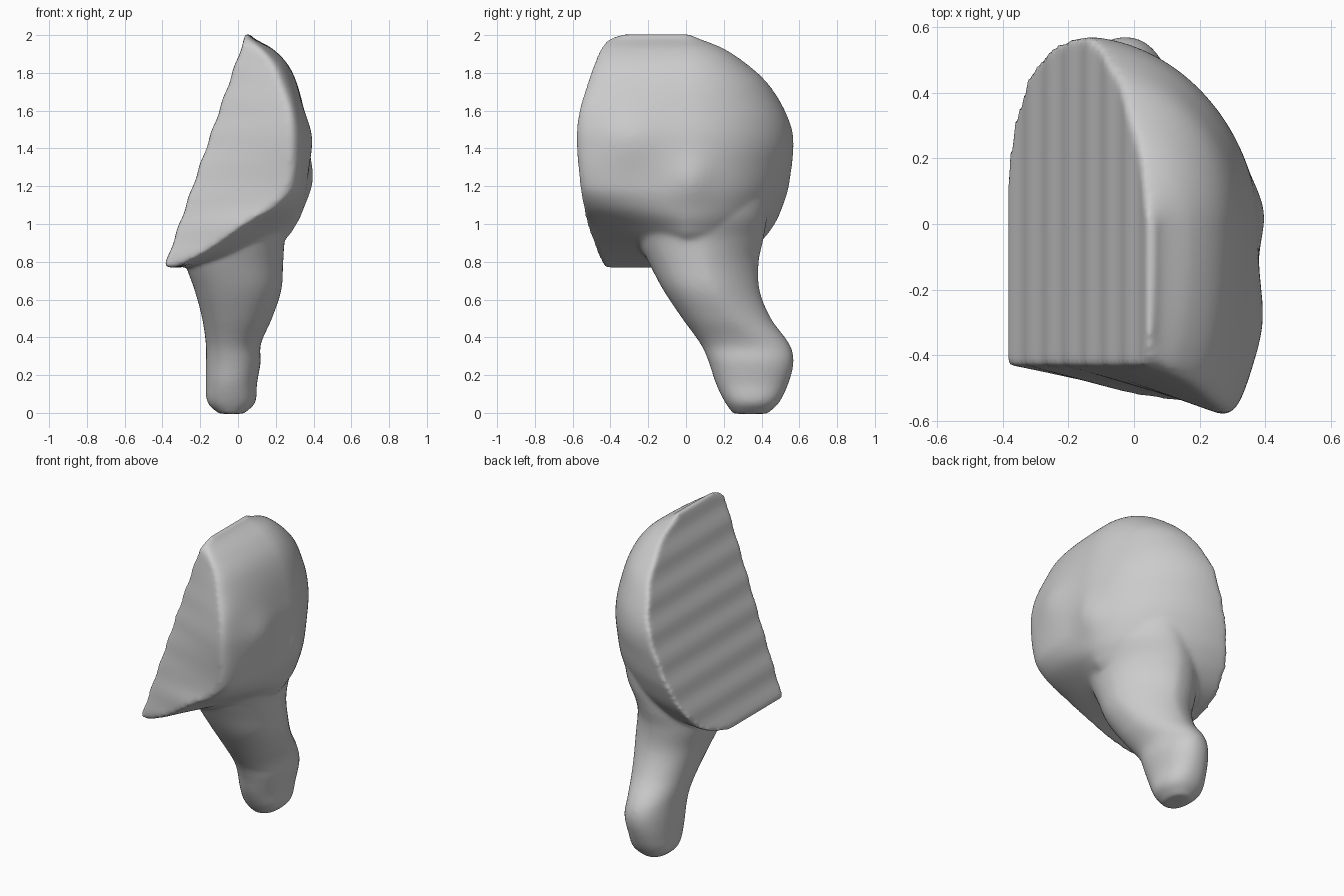
import bpy, bmesh, math

cube = bpy.data.objects.get("Cube")
if cube:
    bpy.data.objects.remove(cube, do_unlink=True)

mat = bpy.data.materials.new("pale_grey")
mat.use_nodes = True
GREY = (0.6, 0.6, 0.6, 1)
mat.diffuse_color = GREY
mat.node_tree.nodes["Principled BSDF"].inputs["Base Color"].default_value = GREY


def sample(table, z):
    """Smooth curve through the rows of a table whose first column is height."""
    last = len(table) - 1
    k = next((i for i in range(last) if z <= table[i + 1][0]), last - 1)
    a, b = table[k], table[k + 1]
    before, after = table[max(k - 1, 0)], table[min(k + 2, last)]
    span = b[0] - a[0]
    t = min(1, max(0, (z - a[0]) / span))
    row = []
    for c in range(1, len(a)):
        ma = (b[c] - before[c]) / (b[0] - before[0]) * span
        mb = (after[c] - a[c]) / (after[0] - a[0]) * span
        d = b[c] - a[c]
        row.append(a[c] + t * (ma + t * (3 * d - 2 * ma - mb + t * (ma + mb - 2 * d))))
    return row


def loft(bm, rings):
    rows = [[bm.verts.new(p) for p in ring] for ring in rings]
    n = len(rows[0])
    for a, b in zip(rows, rows[1:]):
        for i in range(n):
            j = (i + 1) % n
            bm.faces.new((a[i], a[j], b[j], b[i]))
    bm.faces.new(rows[0][::-1])
    bm.faces.new(rows[-1])


# Head: height, front corner x, front reach, right edge, back reach, corner fullness
HEAD = [
    (0.77, -0.33, 0.43, -0.30, 0.10, 1.0), (0.83, -0.21, 0.465, 0.00, 0.29, 1.0),
    (0.90, -0.10, 0.49, 0.22, 0.39, 1.0), (1.00, 0.03, 0.525, 0.31, 0.47, 1.3),
    (1.10, 0.18, 0.545, 0.35, 0.515, 1.9), (1.20, 0.25, 0.56, 0.37, 0.545, 2.4),
    (1.45, 0.265, 0.58, 0.375, 0.57, 2.6), (1.60, 0.26, 0.565, 0.35, 0.525, 2.5),
    (1.75, 0.21, 0.52, 0.31, 0.43, 2.3), (1.85, 0.17, 0.485, 0.26, 0.32, 2.2),
    (1.93, 0.11, 0.45, 0.18, 0.20, 2.0), (1.98, 0.06, 0.40, 0.09, 0.08, 2.0),
    (2.005, 0.045, 0.34, 0.055, 0.02, 2.0)]

# Shallow swellings on the domed side: y, z, radius, height
SWELLINGS = [(-0.30, 1.45, 0.14, 0.025), (0.03, 1.24, 0.11, 0.025)]


def quarter(steps, p):
    """Points of a rounded quarter turn, from (0, 1) to (1, 0)."""
    for i in range(1, steps + 1):
        a = math.pi / 2 * i / steps
        yield math.sin(a) ** (2 / p), max(0, math.cos(a)) ** (2 / p)


def head_ring(z):
    corner, front, right, back, full = sample(HEAD, z)
    flat = -0.39 + (z - 0.77) * 0.35 + 0.0035 * math.sin(z * math.tau / 0.17)
    corner = max(corner, flat + 0.015)
    right = max(right, corner + 0.01)
    near = min(0.43, front)
    # Sliced front face, rounded front corner, then the curved back
    ring = [(flat + (corner - flat) * i / 14, -near - (front - near) * i / 14)
            for i in range(15)]
    ring += [(corner + (right - corner) * u, -front * v) for u, v in quarter(20, full)]
    ring += [(flat + (right - flat) * v, back * u) for u, v in quarter(26, 1.9)]
    points = []
    for x, y in ring:
        side = max(0, (x - flat) / (right - flat))
        for by, bz, r, h in SWELLINGS:
            x += side * h * math.exp(-((y - by) ** 2 + (z - bz) ** 2) / r ** 2)
        points.append((x, y, z))
    return points


# Stem: height, low and high x, low and high y, flatness of the back corner
STEM = [
    (-0.005, -0.10, 0.03, 0.25, 0.43, 0.9), (0.05, -0.16, 0.09, 0.21, 0.49, 0.9),
    (0.15, -0.17, 0.10, 0.16, 0.54, 0.9), (0.27, -0.17, 0.12, 0.12, 0.57, 0.95),
    (0.36, -0.17, 0.12, 0.08, 0.55, 1.0), (0.50, -0.19, 0.18, -0.02, 0.45, 1.2),
    (0.65, -0.23, 0.23, -0.12, 0.39, 1.35), (0.80, -0.28, 0.24, -0.20, 0.385, 1.35),
    (0.92, -0.28, 0.25, -0.26, 0.41, 1.25), (1.05, -0.25, 0.29, -0.30, 0.43, 1.15),
    (1.20, -0.16, 0.27, -0.28, 0.42, 1.1), (1.40, -0.05, 0.18, -0.15, 0.28, 1.0)]


def stem_ring(z):
    x0, x1, y0, y1, corner = sample(STEM, z)
    ring = []
    for i in range(48):
        a = math.tau * (i + 0.5) / 48
        c, s = math.cos(a), math.sin(a)
        e = corner if c > 0 and s > 0 else 0.9
        u = math.copysign(abs(c) ** e, c)
        v = math.copysign(abs(s) ** e, s)
        ring.append(((x0 + x1 + (x1 - x0) * u) / 2,
                     (y0 + y1 + (y1 - y0) * v) / 2, z))
    return ring


def heights(table, count):
    lo, hi = table[0][0], table[-1][0]
    return [lo + (hi - lo) * i / count for i in range(count + 1)]


bm = bmesh.new()
loft(bm, [head_ring(z) for z in heights(HEAD, 90)])
loft(bm, [stem_ring(z) for z in heights(STEM, 70)])
bmesh.ops.recalc_face_normals(bm, faces=bm.faces)
mesh = bpy.data.meshes.new("cut_head_and_stem")
bm.to_mesh(mesh)
bm.free()
mesh.materials.append(mat)
body = bpy.data.objects.new("cut_head_and_stem", mesh)
bpy.context.collection.objects.link(body)

# Fuse head and stem into one skin and soften it
fuse = body.modifiers.new("fuse", 'REMESH')
fuse.mode = 'VOXEL'
fuse.voxel_size = 0.013
fuse.use_smooth_shade = True
soften = body.modifiers.new("soften", 'SMOOTH')
soften.factor = 0.5
soften.iterations = 10
